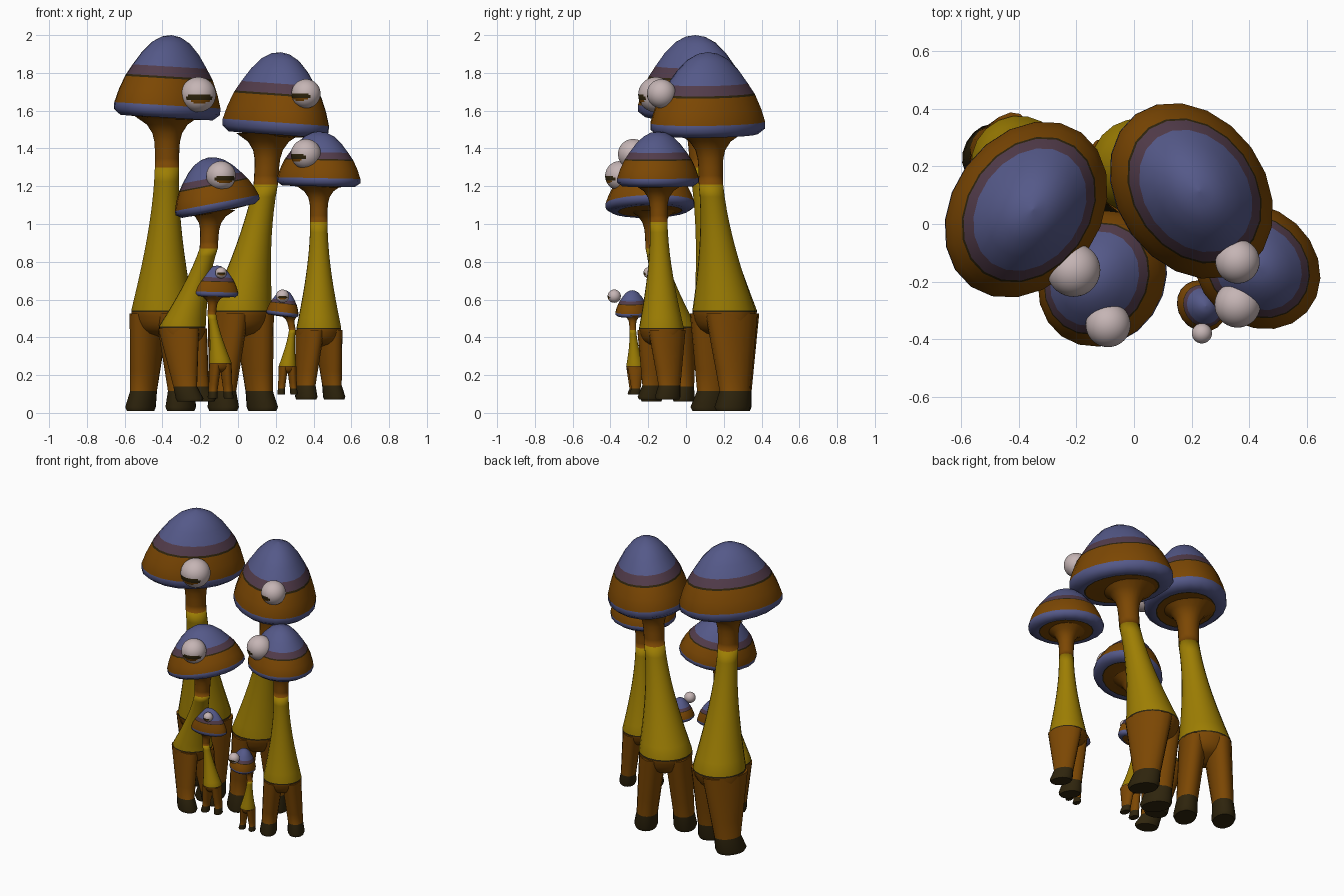
import bpy, bmesh, math
from mathutils import Matrix, Vector

if "Cube" in bpy.data.objects:
    bpy.data.objects.remove(bpy.data.objects["Cube"])


def material(name, r, g, b):
    m = bpy.data.materials.new(name)
    m.diffuse_color = (r, g, b, 1)
    m.use_nodes = True
    m.node_tree.nodes["Principled BSDF"].inputs["Base Color"].default_value = m.diffuse_color
    return m


MATS = [material("slate_blue", 0.09, 0.1, 0.25), material("dusky_purple", 0.085, 0.045, 0.07),
        material("rust_brown", 0.2, 0.063, 0.001), material("dark_brown", 0.028, 0.018, 0.004),
        material("mustard", 0.34, 0.21, 0.001), material("pale_pink", 0.56, 0.46, 0.46)]
BLUE, PURPLE, BROWN, DARK, YELLOW, WHITE = range(len(MATS))


def finish(name, bm):
    bmesh.ops.recalc_face_normals(bm, faces=bm.faces)
    me = bpy.data.meshes.new(name)
    bm.to_mesh(me)
    bm.free()
    for m in MATS:
        me.materials.append(m)
    bpy.context.collection.objects.link(bpy.data.objects.new(name, me))


def loft(name, rings, angle=0, seg=20, matrix=Matrix()):
    """Skin elliptical rings (centre, radius_a, radius_b, material of next strip)."""
    bm = bmesh.new()
    turn = Matrix.Rotation(angle, 3, 'Z')
    loops = []
    for c, a, b, _ in rings:
        ts = [math.tau * i / seg for i in range(seg)]
        loops.append([bm.verts.new(Vector(c) + turn @ Vector((a * math.cos(t), b * math.sin(t), 0)))
                      for t in ts])
    for lo, hi, ring in zip(loops, loops[1:], rings):
        for i in range(seg):
            f = bm.faces.new((lo[i - 1], lo[i], hi[i], hi[i - 1]))
            f.material_index = ring[-1]
            f.smooth = True
    for k in (0, -1):
        bm.faces.new(loops[k]).material_index = rings[k][-1]
    bm.transform(matrix)
    finish(name, bm)


def make_cap(name, top, a, b, h, long_axis, tilt):
    # outline as share of radius and of height, from the apex to the underside
    outline = [(0.01, 0, BLUE), (0.17, 0.02, BLUE), (0.35, 0.09, BLUE), (0.53, 0.22, BLUE),
               (0.69, 0.38, PURPLE), (0.8, 0.5, DARK), (0.82, 0.525, BROWN), (0.92, 0.69, BROWN),
               (0.99, 0.85, BLUE), (0.99, 0.93, BLUE), (0.86, 1, BLUE),
               (0.72, 1, DARK), (0.69, 1, BROWN), (0.35, 1.02, BROWN)]
    rings = [((0, 0, (0.7 - d) * h), r * a, r * b, m) for r, d, m in outline]
    place = Matrix.Translation(top - Vector((0, 0, 0.7 * h))) @ Matrix.Rotation(tilt, 4, 'Y')
    loft(name + "_cap", rings, long_axis, 20, place)


def make_body(name, base, neck, rn, hip, rh, drop, stance):
    """Brown neck flaring into the cap, mustard body, rounded brown hips."""
    rings = []
    for i in range(7):                     # neck
        t = i / 6
        r = rn * (1 + 1.7 * (1 - t) ** 5)
        rings.append((base.lerp(neck, t), r, r, BROWN))
    for i in range(11):                    # body, widening downwards
        t = i / 10
        r = rn + (rh - rn) * t * t * (1.4 - 0.4 * t)
        rings.append((neck.lerp(hip, t), r, r, YELLOW if t < 1 else DARK))
    for i in range(7):                     # hips, closing between the legs
        t = i / 6
        r = rh * max(0.05, math.sqrt(1 - t ** 4))
        low = Vector((0, 0, 0.06 * rh + t * drop * 0.25))
        rings.append((hip - low, r, r * (1 - 0.25 * t), BROWN))
    loft(name + "_body", rings, stance)


def make_leg(name, hip, axis, rh, drop, step):
    """Leg from inside the hip to a dark hoof-like foot; axis points outwards."""
    fwd = Vector((axis.y, -axis.x, 0))
    if fwd.y > 0:
        fwd = -fwd
    rings = []
    for t in (0.03, 0.2, 0.4, 0.6, 0.8):
        p = hip + axis * rh * (0.46 + 0.28 * t) + fwd * rh * step * t - Vector((0, 0, t * drop))
        rings.append((p, rh * (0.52 - 0.15 * t), rh * (0.94 - 0.52 * t), BROWN if t < 0.8 else DARK))
    for t, grow in ((0.96, 1.12), (1, 1)):
        p = hip + axis * rh * 0.73 + fwd * rh * (step + 0.12) - Vector((0, 0, t * drop))
        rings.append((p, rh * 0.4 * grow, rh * 0.55 * grow, DARK))
    loft(name, rings, math.atan2(axis.y, axis.x), 16)


def make_eye(name, pos, r, look):
    """Ball with a dark slit and a brown patch below it, coloured by direction."""
    bm = bmesh.new()
    bmesh.ops.create_uvsphere(bm, u_segments=40, v_segments=30, radius=r)
    f = Vector((math.sin(look), -math.cos(look), -0.2)).normalized()
    side = f.cross(Vector((0, 0, 1))).normalized()
    up = side.cross(f)
    for face in bm.faces:
        face.smooth = True
        n = face.calc_center_median().normalized()
        u, s = n.dot(up), n.dot(side)
        face.material_index = WHITE
        if n.dot(f) > 0 and abs(s) < 0.75:
            if -0.16 < u < 0.2 - s * s / 4:
                face.material_index = DARK
            elif s * s / 2 - 0.36 < u <= -0.16:
                face.material_index = BROWN
    bm.transform(Matrix.Translation(pos))
    finish(name + "_eye", bm)


def mushroom(name, top, R, hip_xy, ground, stance, eye, eye_r, look, tilt=0.05,
             bend=0, tall=1.42, narrow=0.78, long_axis=0.95, step=0):
    """All proportions follow from the cap radius R."""
    top = Vector(top)
    h, rn, rh, drop = tall * R, 0.21 * R, 0.54 * R, 1.73 * R
    hip = Vector((*hip_xy, ground + drop))
    base = top - Vector((0, 0, 0.98 * h))
    neck = base.lerp(hip, 0.2) + Vector((bend, 0, 0))
    neck.z = base.z - 0.88 * R
    base = base.lerp(Vector((neck.x, neck.y, base.z)), 0.7)
    make_cap(name, top, 1.08 * R, 1.08 * R * narrow, h, long_axis, tilt)
    make_body(name, base, neck, rn, hip, rh, drop, stance)
    axis = Vector((math.cos(stance), math.sin(stance), 0))
    make_leg(name + "_right_leg", hip, axis, rh, drop, step)
    make_leg(name + "_left_leg", hip, -axis, rh, drop, step)
    make_eye(name, eye, eye_r, look)


mushroom("tall_left", (-0.37, 0.05, 2), 0.308, (-0.4, 0.21), 0.01, -0.5,
         (-0.21, -0.16, 1.685), 0.093, 0.1, 0.06)
mushroom("tall_right", (0.205, 0.115, 1.91), 0.308, (0.015, 0.2), 0.01, 0.55,
         (0.36, -0.13, 1.69), 0.077, -0.55, 0.07, -0.02, long_axis=2.2)
mushroom("middle_left", (-0.12, -0.19, 1.355), 0.23, (-0.295, -0.07), 0.06, 1.2,
         (-0.09, -0.35, 1.255), 0.078, 0.35, -0.19, tall=1.25, narrow=0.88, step=0.5)
mushroom("middle_right", (0.428, -0.148, 1.49), 0.22, (0.428, -0.13), 0.07, 0.55,
         (0.36, -0.28, 1.37), 0.08, -0.9, 0.02, tall=1.32, narrow=0.86, long_axis=2.4)
mushroom("small_left", (-0.113, -0.15, 0.78), 0.11, (-0.093, -0.145), 0.075, 0.2,
         (-0.09, -0.195, 0.742), 0.03, 0.1, 0.03, -0.03, tall=1.5, narrow=0.55, long_axis=0.2)
mushroom("small_right", (0.238, -0.285, 0.65), 0.087, (0.262, -0.27), 0.098, 0.15,
         (0.236, -0.38, 0.618), 0.035, 0, 0.12, 0.045, tall=1.58, narrow=0.88, long_axis=2.2)
